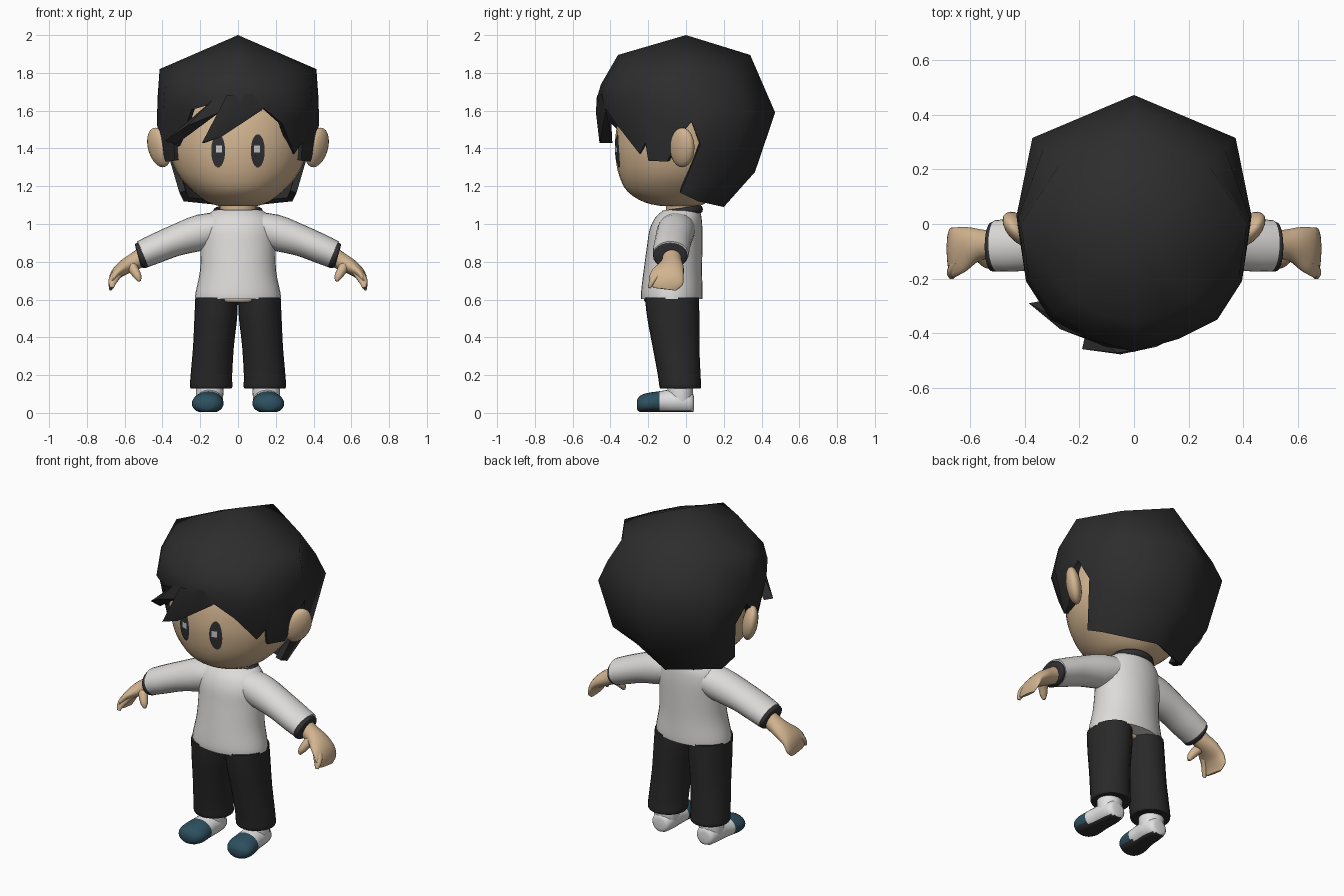
import bpy, bmesh, math
from mathutils import Vector
from mathutils.bvhtree import BVHTree

if "Cube" in bpy.data.objects:
    bpy.data.objects.remove(bpy.data.objects["Cube"])


def mat(name, r, g, b):
    m = bpy.data.materials.new(name)
    m.diffuse_color = (r, g, b, 1)
    m.use_nodes = True
    m.node_tree.nodes["Principled BSDF"].inputs["Base Color"].default_value = m.diffuse_color
    return m


SKIN = mat("skin", .65, .46, .28)
HAIR = mat("hair_black", .026, .026, .027)
PANTS = mat("trouser_black", .022, .022, .023)
TRIM = mat("trim_dark", .03, .03, .033)
SHIRT = mat("shirt_white", .72, .71, .69)
SHOE = mat("shoe_white", .76, .76, .76)
TOE = mat("toe_teal", .026, .08, .115)
GLINT = mat("eye_glint", .6, .6, .6)
UP, BACK = (0, 0, 1), (0, 1, 0)


def finish(name, bm, mats, mirror=False, solid=0, angle=60, normals=True):
    if normals:
        bmesh.ops.recalc_face_normals(bm, faces=bm.faces)
    me = bpy.data.meshes.new(name)
    bm.to_mesh(me)
    bm.free()
    ob = bpy.data.objects.new(name, me)
    bpy.context.collection.objects.link(ob)
    for m in mats:
        me.materials.append(m)
    bpy.ops.object.select_all(action='DESELECT')
    ob.select_set(True)
    bpy.context.view_layer.objects.active = ob
    if solid:
        md = ob.modifiers.new("thickness", 'SOLIDIFY')
        md.thickness, md.offset = solid, -1
        bpy.ops.object.modifier_apply(modifier=md.name)
    bpy.ops.object.shade_smooth_by_angle(angle=math.radians(angle))
    if mirror:
        ob.modifiers.new("mirror", 'MIRROR')
    return ob


def smooth_rings(rings, sub):
    """Catmull-Rom interpolation between cross-sections."""
    out = []
    for i in range(len(rings) - 1):
        p0, p1 = rings[max(i - 1, 0)], rings[i]
        p2, p3 = rings[i + 1], rings[min(i + 2, len(rings) - 1)]
        for k in range(sub):
            t = k / sub
            out.append([.5 * (2 * b + (c - a) * t + (2 * a - 5 * b + 4 * c - d) * t * t
                              + (3 * b - a - 3 * c + d) * t ** 3)
                        for a, b, c, d in zip(p0, p1, p2, p3)])
    return out + [list(rings[-1])]


def tube(name, rings, mats, side=(1, 0, 0), axis=None, n=24, sub=3, mirror=False, floor=None, rule=None):
    """Loft of ellipses; each ring is x, y, z, radius along side, other radius."""
    rings = smooth_rings(rings, sub)
    c = [Vector(r[:3]) for r in rings]
    bm = bmesh.new()
    loops = []
    for i, r in enumerate(rings):
        t = Vector(axis) if axis else (c[min(i + 1, len(c) - 1)] - c[max(i - 1, 0)]).normalized()
        u = Vector(side)
        u = (u - t * u.dot(t)).normalized()
        v = t.cross(u)
        loop = []
        for k in range(n):
            a = 2 * math.pi * k / n
            p = c[i] + u * (r[3] * math.cos(a)) + v * (r[4] * math.sin(a))
            if floor is not None:
                p.z = max(p.z, floor)
            loop.append(bm.verts.new(p))
        loops.append(loop)
    for a, b in zip(loops, loops[1:]):
        for k in range(n):
            bm.faces.new((a[k], a[(k + 1) % n], b[(k + 1) % n], b[k]))
    bm.faces.new(loops[0])
    bm.faces.new(loops[-1])
    bmesh.ops.recalc_face_normals(bm, faces=bm.faces)
    if rule:
        for f in bm.faces:
            f.material_index = rule(f)
    return finish(name, bm, mats, mirror)


def column(name, rows, mats, n=32):
    """Upright loft on the centre line; rows are z, y, radius x, radius y."""
    return tube(name, [(0, y, z, rx, ry) for z, y, rx, ry in rows], mats, axis=UP, n=n)


# Head, neck and ears
head = column("head", [
    (1.095, -.03, .10, .10), (1.115, -.055, .16, .165), (1.17, -.065, .235, .243),
    (1.25, -.055, .31, .297), (1.35, -.045, .355, .328), (1.45, -.045, .365, .33),
    (1.58, -.04, .355, .31), (1.70, -.02, .30, .26), (1.78, 0, .2, .18)], [SKIN])
column("neck", [(1.0, -.02, .1, .085), (1.07, -.02, .095, .085), (1.14, -.02, .1, .09)], [SKIN])
bm = bmesh.new()
bmesh.ops.create_uvsphere(bm, u_segments=20, v_segments=12, radius=1)
for v in bm.verts:
    x, y, z = v.co
    v.co = (.418 + .06 * x + .02 * z, -.02 + .055 * y + .035 * x, 1.405 + .105 * z)
finish("ear", bm, [SKIN], mirror=True)

# Eyes: thin plates laid on the face
tree = BVHTree.FromPolygons([v.co for v in head.data.vertices],
                            [tuple(p.vertices) for p in head.data.polygons])


def face_plate(name, cx, cz, rx, rz, lift, material, n):
    bm = bmesh.new()

    def put(x, z):
        hit = tree.ray_cast(Vector((x, -2, z)), Vector((0, 1, 0)))[0]
        return bm.verts.new((x, hit.y - lift, z))
    mid = put(cx, cz)
    rim = [put(cx + rx * math.cos(2 * math.pi * (k + .5) / n),
               cz + rz * math.sin(2 * math.pi * (k + .5) / n)) for k in range(n)]
    for k in range(n):
        bm.faces.new((mid, rim[k], rim[(k + 1) % n]))
    finish(name, bm, [material], normals=False)


for s in (-1, 1):
    face_plate("eye", s * .105, 1.387, .037, .088, .005, TRIM, 20)
    face_plate("eye_glint", s * .1, 1.398, .023, .026, .009, GLINT, 4)

# Hair shell: rows for the right half, mirrored to the left with a higher hairline there
A = [(0, .34, 1.895), (.27, .22, 1.83), (.415, 0, 1.82), (.33, -.16, 1.83),
     (.22, -.27, 1.85), (.12, -.33, 1.86), (0, -.36, 1.895)]
M = [(0, .42, 1.71), (.33, .28, 1.70), (.425, .02, 1.68), (.385, -.19, 1.73),
     (.29, -.33, 1.74), (.16, -.41, 1.74), (0, -.45, 1.74)]
B = [(0, .472, 1.59), (.372, .315, 1.58), (.43, .03, 1.54), (.395, -.21, 1.6),
     (.305, -.35, 1.64), (.165, -.42, 1.67), (0, -.468, 1.68)]
C = [(0, .365, 1.275), (.325, .24, 1.28), (.385, .075, 1.42)]
D = [(0, .2, 1.09), (.287, .065, 1.12), (.31, -.03, 1.165)]
notch, t1, t2, ear_gap = (.338, -.215, 1.43), (.337, -.2, 1.335), (.385, -.1, 1.33), (.425, -.01, 1.5)
bm = bmesh.new()
for s in (1, -1):
    if s > 0:
        f5, f4, tooth = (.14, -.425, 1.61), (.235, -.37, 1.53), (.298, -.245, 1.37)
    else:
        f5, f4, tooth = (.12, -.43, 1.64), (.245, -.37, 1.605), (.32, -.235, 1.41)
    f6 = (0, -.465, 1.63)
    faces = [((0, 0, 2), A[i], A[i + 1]) for i in range(6)]
    for p, q in ((A, M), (M, B), (B, C), (C, D)):
        faces += [(p[i], p[i + 1], q[i + 1], q[i]) for i in range(len(q) - 1)]
    faces += [(B[5], B[6], f6, f5), (B[4], B[5], f5, f4), (B[3], B[4], f4, tooth), (B[3], tooth, notch),
              (B[3], notch, t1, t2), (B[2], B[3], t2, ear_gap)]
    for f in faces:
        bm.faces.new([bm.verts.new((s * x, y, z)) for x, y, z in f])
bmesh.ops.remove_doubles(bm, verts=bm.verts, dist=1e-4)
bmesh.ops.recalc_face_normals(bm, faces=bm.faces)
if max(bm.faces, key=lambda f: f.calc_center_median().z).normal.z < 0:
    bmesh.ops.reverse_faces(bm, faces=bm.faces)
finish("hair", bm, [HAIR], solid=.035, angle=75, normals=False)


# Fringe locks swept to one side
def lock(name, pts):
    bm = bmesh.new()
    bmesh.ops.convex_hull(bm, input=[bm.verts.new(p) for p in pts])
    finish(name, bm, [HAIR], angle=30)


lock("fringe_lock_outer", [(-.02, -.46, 1.70), (-.13, -.43, 1.66), (-.13, -.36, 1.6),
                           (-.10, -.45, 1.59), (-.27, -.385, 1.52), (-.385, -.29, 1.44), (-.33, -.28, 1.42)])
lock("fringe_lock_inner", [(.08, -.45, 1.69), (-.06, -.472, 1.68), (.05, -.40, 1.62),
                           (-.19, -.458, 1.43), (-.175, -.39, 1.43), (-.09, -.45, 1.46),
                           (.13, -.425, 1.605), (-.05, -.477, 1.59)])

# Shirt with sleeves, cuffs and collar
column("shirt_body", [
    (.603, -.075, .228, .162), (.64, -.075, .224, .163), (.75, -.07, .202, .155),
    (.88, -.06, .198, .147), (.97, -.053, .2, .14), (1.035, -.04, .175, .122),
    (1.075, -.022, .125, .095)], [SHIRT])
tube("sleeve", [(.05, -.045, .99, .1, .075), (.19, -.055, .957, .1, .095),
                (.33, -.068, .913, .097, .083), (.44, -.077, .868, .097, .078),
                (.505, -.08, .84, .094, .074)], [SHIRT], side=BACK, mirror=True)
tube("cuff", [(.49, -.083, .842, .085, .062), (.508, -.083, .834, .091, .07),
              (.522, -.083, .828, .089, .067), (.528, -.083, .826, .075, .055)],
     [TRIM], side=BACK, mirror=True)
bm = bmesh.new()
N, K = 32, 8
ring = [[bm.verts.new(((.118 + .014 * math.cos(b)) * math.cos(a),
                       -.02 + (.094 + .016 * math.cos(b)) * math.sin(a),
                       1.064 + .014 * math.sin(a) + .022 * math.sin(b)))
         for b in (2 * math.pi * j / K for j in range(K))]
        for a in (2 * math.pi * i / N for i in range(N))]
for i in range(N):
    for j in range(K):
        p, q = ring[i], ring[(i + 1) % N]
        bm.faces.new((p[j], q[j], q[(j + 1) % K], p[(j + 1) % K]))
finish("collar", bm, [TRIM])

# Hands: curved palm with fingers, and a thumb
tube("hand", [(.48, -.075, .842, .05, .05), (.55, -.075, .80, .054, .046),
              (.60, -.08, .772, .07, .04), (.645, -.097, .735, .088, .03),
              (.668, -.107, .69, .09, .018), (.674, -.112, .655, .06, .008)],
     [SKIN], side=BACK, mirror=True)
tube("thumb", [(.575, -.09, .79, .03, .035), (.55, -.125, .755, .026, .028),
               (.53, -.145, .72, .02, .02), (.522, -.15, .697, .008, .008)],
     [SKIN], n=14, mirror=True)
tube("forefinger", [(.635, -.14, .745, .028, .025), (.662, -.175, .70, .024, .018),
                    (.668, -.195, .662, .01, .008)], [SKIN], n=14, mirror=True)

# Waist and trouser legs
column("waist", [(.585, -.11, .1, .1), (.592, -.11, .13, .111), (.615, -.11, .14, .112)], [SKIN])
tube("trouser_leg", [(.142, -.03, .13, .1, .1), (.142, -.03, .137, .112, .11),
                     (.141, -.036, .2, .11, .113), (.13, -.053, .35, .108, .124),
                     (.118, -.067, .5, .113, .138), (.113, -.075, .612, .113, .143)],
     [PANTS], axis=UP, mirror=True)

# Shoes: white upper, teal toe cap, dark sole
tube("ankle", [(.15, -.03, .05, .068, .064), (.15, -.03, .11, .073, .068), (.15, -.03, .17, .07, .066)],
     [SHOE], axis=UP, mirror=True)
tube("shoe", [(.15, .043, .05, .03, .03), (.15, .03, .052, .055, .055), (.15, -.03, .06, .07, .066),
              (.153, -.09, .058, .072, .064), (.157, -.14, .055, .079, .06),
              (.161, -.2, .05, .084, .056), (.164, -.24, .047, .068, .046),
              (.165, -.26, .044, .035, .025)],
     [SHOE, TOE, TRIM], axis=BACK, mirror=True, floor=.004,
     rule=lambda f: 2 if f.normal.z < -.7 else (1 if f.calc_center_median().y < -.14 else 0))
